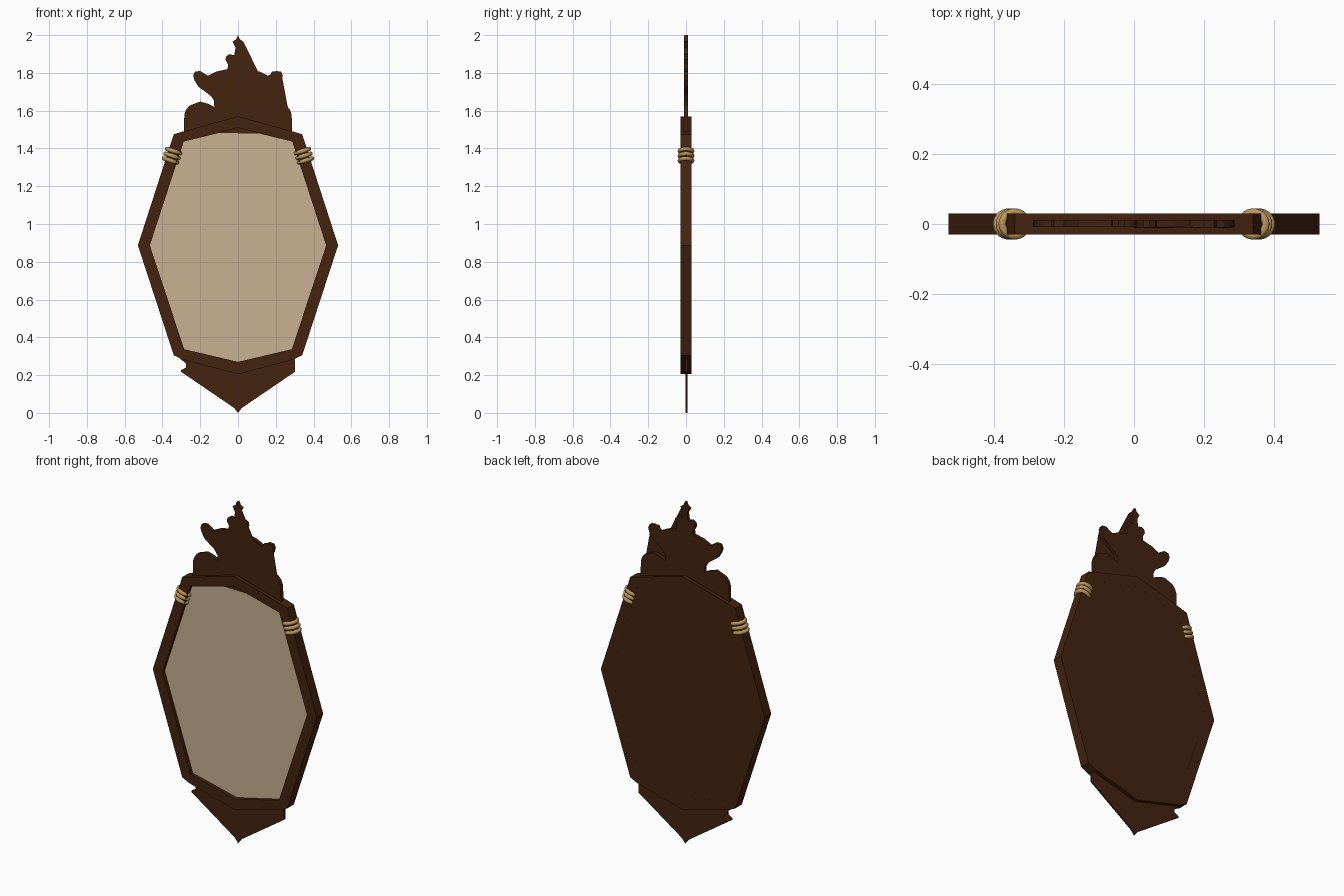
import bpy, bmesh, math
from mathutils import Vector

if "Cube" in bpy.data.objects:
    bpy.data.objects.remove(bpy.data.objects["Cube"])


def material(name, rgb):
    m = bpy.data.materials.new(name)
    m.diffuse_color = (*rgb, 1)
    m.use_nodes = True
    m.node_tree.nodes["Principled BSDF"].inputs["Base Color"].default_value = m.diffuse_color
    return m


WOOD = material("dark wood", (0.058, 0.017, 0.005))
GLASS = material("mirror glass", (0.58, 0.44, 0.29))
ROPE = material("tan rope", (0.50, 0.31, 0.11))


def finish(bm, name, mat):
    bmesh.ops.recalc_face_normals(bm, faces=bm.faces)
    me = bpy.data.meshes.new(name)
    bm.to_mesh(me)
    bm.free()
    me.materials.append(mat)
    ob = bpy.data.objects.new(name, me)
    bpy.context.collection.objects.link(ob)
    return ob


def mirrored(half):
    """Close a right-hand half outline with its mirror image."""
    return half + [(-x, z) for x, z in reversed(half) if abs(x) > 1e-6]


def plate(name, pts, y0, y1, mat):
    """Flat outline in x/z, given thickness in y."""
    bm = bmesh.new()
    face = bm.faces.new([bm.verts.new((x, y0, z)) for x, z in pts])
    ext = bmesh.ops.extrude_face_region(bm, geom=[face])["geom"]
    verts = [v for v in ext if isinstance(v, bmesh.types.BMVert)]
    bmesh.ops.translate(bm, verts=verts, vec=(0, y1 - y0, 0))
    bmesh.ops.recalc_face_normals(bm, faces=bm.faces)
    bmesh.ops.triangulate(bm, faces=[f for f in bm.faces if len(f.verts) > 4])
    return finish(bm, name, mat)


# Frame: ring between an outer and an inner outline
outer = mirrored([(0, .205), (.295, .283), (.34, .305), (.53, .887),
                  (.34, 1.475), (.29, 1.49), (0, 1.57)])
inner = mirrored([(0, .27), (.285, .337), (.285, .337), (.467, .887),
                  (.288, 1.436), (.288, 1.436), (0, 1.51)])
bm = bmesh.new()
rings = [[bm.verts.new((x, y, z)) for x, z in loop]
         for loop, y in ((outer, -.03), (inner, -.03), (inner, .03), (outer, .03))]
n = len(outer)
for r in range(4):
    a, b = rings[r], rings[(r + 1) % 4]
    for i in range(n):
        j = (i + 1) % n
        bm.faces.new((a[i], a[j], b[j], b[i]))
bmesh.ops.remove_doubles(bm, verts=bm.verts, dist=1e-5)
finish(bm, "frame", WOOD)

# Backing board and mirror glass (flat-topped)
plate("backing_board", mirrored([(0, .26), (.29, .33), (.472, .887), (.292, 1.44), (0, 1.52)]),
      -.004, .0299, WOOD)
plate("mirror_glass", mirrored([(0, .27), (.285, .337), (.467, .887), (.288, 1.436), (.107, 1.481)]),
      -.010, -.003, GLASS)

# Top crest: carved symmetric outline, with a plainer sheet on its right front
carved = [(.287, 1.48), (.284, 1.58), (.275, 1.605), (.257, 1.627), (.20, 1.648), (.16, 1.637),
          (.125, 1.62), (.128, 1.655), (.145, 1.68), (.21, 1.727), (.23, 1.76), (.237, 1.785),
          (.228, 1.807), (.20, 1.81), (.16, 1.785), (.114, 1.807), (.055, 1.82),
          (.053, 1.845), (.066, 1.87), (.062, 1.888), (.045, 1.899), (.02, 1.893),
          (.013, 1.934), (.028, 1.965), (.01, 1.978), (0, 2.0)]
plate("top_crest", mirrored(carved), -.009, .011, WOOD)
plate("top_crest_front_sheet",
      [(0, 1.48), (.285, 1.48), (.283, 1.58), (.262, 1.625), (.235, 1.77), (.228, 1.807),
       (.18, 1.807), (.167, 1.78), (.11, 1.80), (.028, 1.965), (.01, 1.978), (0, 1.999)],
      -.011, -.008, WOOD)

# Bottom crest: pointed plate, with a carved layer on the front
plate("bottom_crest",
      [(0, 0), (.02, .026), (.302, .218), (.30, .30), (-.31, .30), (-.305, .285), (-.275, .262),
       (-.275, .24), (-.302, .226), (-.302, .218), (-.02, .026)],
      0, .008, WOOD)
plate("bottom_crest_carving",
      [(0, .002), (.02, .028), (.30, .22), (.30, .30), (-.29, .30), (-.272, .262), (-.275, .24),
       (-.24, .222), (-.20, .208), (-.15, .224), (-.115, .215), (-.105, .19), (-.13, .155),
       (-.10, .148), (-.06, .16), (-.05, .14), (-.085, .10), (-.05, .09), (-.015, .05)],
      -.003, .001, WOOD)


# Rope bindings: three stacked oval loops round each side rail
def rope_loop(name, side, centre, rx, ry, rad):
    along = Vector((side * .19, 0, -.588)).normalized()
    across = Vector((side * .588, 0, .19)).normalized()
    bm = bmesh.new()
    N, M = 28, 8
    grid = []
    for i in range(N):
        t = 2 * math.pi * i / N
        c, s = math.cos(t), math.sin(t)
        out = across * c + Vector((0, s, 0))
        base = centre + across * (rx * c) + Vector((0, ry * s, 0))
        grid.append([bm.verts.new(base + out * (rad * math.cos(u)) + along * (rad * math.sin(u)))
                     for u in (2 * math.pi * k / M for k in range(M))])
    for i in range(N):
        for k in range(M):
            f = bm.faces.new((grid[i][k], grid[(i + 1) % N][k],
                              grid[(i + 1) % N][(k + 1) % M], grid[i][(k + 1) % M]))
            f.smooth = True
    finish(bm, name, ROPE)


for side, label in ((-1, "left"), (1, "right")):
    for k in (-1, 0, 1):
        rope_loop(f"rope_{label}_{k + 2}", side,
                  Vector((side * (.349 - k * .008), 0, 1.361 + k * .025)), .037, .033, .0115)
